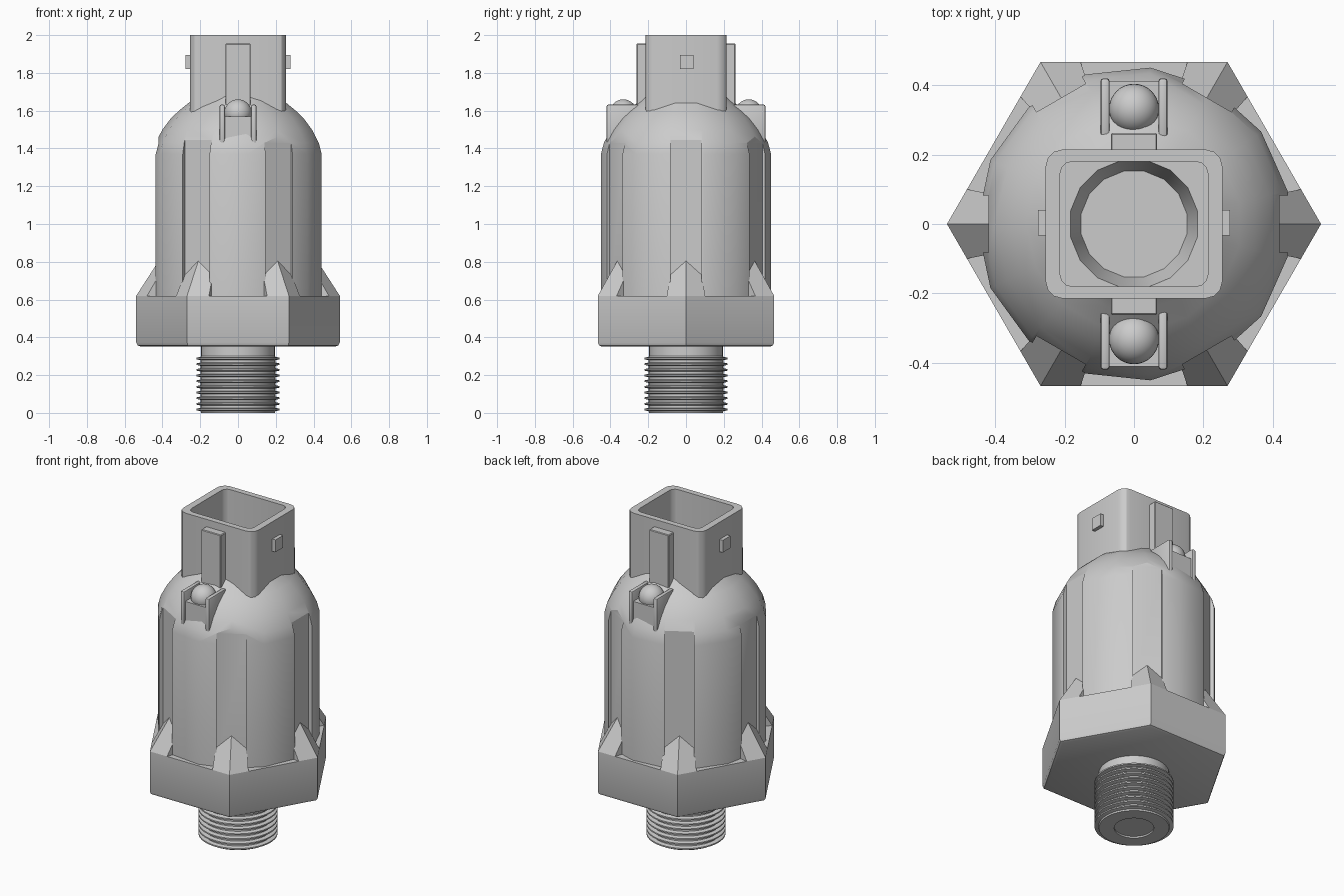
import bpy, bmesh
from math import sin, cos, pi, radians, sqrt
from mathutils import Matrix, Vector

if "Cube" in bpy.data.objects:
    bpy.data.objects.remove(bpy.data.objects["Cube"])


def finish(name, bm, smooth=30):
    bmesh.ops.recalc_face_normals(bm, faces=bm.faces[:])
    me = bpy.data.meshes.new(name)
    bm.to_mesh(me)
    bm.free()
    ob = bpy.data.objects.new(name, me)
    bpy.context.collection.objects.link(ob)
    bpy.ops.object.select_all(action='DESELECT')
    ob.select_set(True)
    bpy.context.view_layer.objects.active = ob
    if smooth:
        bpy.ops.object.shade_smooth_by_angle(angle=radians(smooth))
    return ob


def loft(name, loops, smooth=30):
    """Skin a list of equal-length point loops and cap both ends."""
    bm = bmesh.new()
    rings = [[bm.verts.new(p) for p in lp] for lp in loops]
    n = len(rings[0])
    for a, b in zip(rings, rings[1:]):
        for i in range(n):
            j = (i + 1) % n
            bm.faces.new((a[i], a[j], b[j], b[i]))
    bm.faces.new(rings[0])
    bm.faces.new(rings[-1])
    return finish(name, bm, smooth)


def ring(r, z, n, off=0.0):
    return [(r * cos(off + 2 * pi * i / n), r * sin(off + 2 * pi * i / n), z) for i in range(n)]


def rounded_rect(hx, hy, r, z):
    pts = []
    for q, (sx, sy) in enumerate(((1, 1), (-1, 1), (-1, -1), (1, -1))):
        for j in range(4):
            a = pi / 2 * q + pi / 6 * j
            pts.append((sx * (hx - r) + r * cos(a), sy * (hy - r) + r * sin(a), z))
    return pts


def add_box(bm, lo, hi, rot=0.0):
    lo, hi = Vector(lo), Vector(hi)
    m = Matrix.Rotation(rot, 4, 'Z') @ Matrix.Translation((lo + hi) / 2) @ Matrix.Diagonal((*(hi - lo), 1))
    bmesh.ops.create_cube(bm, size=1, matrix=m)


def bevel(bm, w, seg=2):
    bmesh.ops.bevel(bm, geom=bm.edges[:], offset=w, segments=seg, affect='EDGES', profile=0.5)


# Threaded stem: plain neck, stacked thin ridges, shallow recess underneath
N = 48
prof = [(0.11, 0.01), (0.11, 0.0), (0.195, 0.0)]
for k in range(10):
    z = 0.018 + 0.03 * k
    prof += [(0.198, z - 0.009), (0.22, z - 0.004), (0.22, z + 0.004), (0.198, z + 0.009)]
prof += [(0.195, 0.30), (0.195, 0.40)]
loft("threaded_stem", [ring(r, z, N) for r, z in prof])

# Hex nut with rounded lower edge
loft("hex_nut", [ring(r, z, 6) for r, z in
                 ((0.517, 0.352), (0.532, 0.358), (0.539, 0.372), (0.539, 0.62))])

# Domed body
body = loft("body", [ring(r, z, 15, pi) for r, z in (
    (0.453, 0.615), (0.453, 1.37), (0.437, 1.43), (0.40, 1.50), (0.355, 1.56),
    (0.31, 1.602), (0.25, 1.65), (0.215, 1.685), (0.20, 1.52))])

# Six flat vertical recesses cut into the body
bm = bmesh.new()
for k in range(6):
    add_box(bm, (0.42, -0.082, 0.5), (0.7, 0.082, 1.6), k * pi / 3)
cutter = finish("recess_cutter", bm, 0)
cutter.hide_render = True
bpy.context.view_layer.objects.active = body
mod = body.modifiers.new("recesses", 'BOOLEAN')
mod.operation, mod.solver, mod.object = 'DIFFERENCE', 'EXACT', cutter
bpy.ops.object.modifier_apply(modifier=mod.name)
bpy.data.objects.remove(cutter)
bpy.ops.object.select_all(action='DESELECT')
body.select_set(True)
bpy.ops.object.shade_smooth_by_angle(angle=radians(30))

# Ridged gussets rising from each nut corner
bm = bmesh.new()
slope = lambda x, y: 0.62 + 1.55 * (0.539 - x - abs(y) / sqrt(3))
for k in range(6):
    rot = Matrix.Rotation(k * pi / 3, 4, 'Z')
    V = lambda x, y, z: bm.verts.new(rot @ Vector((x, y, z)))
    w, u, xi = 0.085, 0.1, 0.405
    tip = V(0.539, 0, 0.62)
    top = V(xi, 0, slope(xi, 0))
    base, outer, inner = [], [], []
    for s in (1, -1):
        outer.append(V(0.539 - u / sqrt(3), s * u, 0.62))
        inner.append(V(xi, s * w, slope(xi, w)))
        base.append(V(xi, s * w, 0.61))
    for i in range(2):
        bm.faces.new((tip, outer[i], inner[i], top))
        bm.faces.new((outer[i], base[i], inner[i]))
    bm.faces.new((base[0], base[1], inner[1], top, inner[0]))
    bm.faces.new((base[0], outer[0], tip, outer[1], base[1]))
finish("gussets", bm, 0)

# Rectangular connector socket with a tapered round pit in its floor
pit = pi / 16
loft("connector_socket", [
    rounded_rect(0.255, 0.215, 0.05, 1.53), rounded_rect(0.255, 0.215, 0.05, 2.0),
    rounded_rect(0.213, 0.18, 0.035, 2.0), rounded_rect(0.213, 0.18, 0.035, 1.69),
    ring(0.187, 1.69, 16, pit), ring(0.155, 1.58, 16, pit)])

# Small latch tabs on both sides
bm = bmesh.new()
for s in (1, -1):
    add_box(bm, (min(s * 0.24, s * 0.277), -0.033, 1.82), (max(s * 0.24, s * 0.277), 0.04, 1.895))
finish("latch_tabs", bm, 0)

for s, side in ((-1, "front"), (1, "back")):
    rot = 0 if s == 1 else pi
    # Upright rib on the socket
    bm = bmesh.new()
    add_box(bm, (-0.067, 0.20, 1.57), (0.067, 0.262, 1.955), rot)
    bevel(bm, 0.004, 1)
    finish(side + "_rib", bm)
    # Cradle: solid floor block with two side walls
    bm = bmesh.new()
    add_box(bm, (-0.085, 0.25, 1.40), (0.085, 0.41, 1.57), rot)
    finish(side + "_cradle_floor", bm, 0)
    bm = bmesh.new()
    for a, b in ((-0.097, -0.07), (0.07, 0.097)):
        add_box(bm, (a, 0.25, 1.395), (b, 0.42, 1.632), rot)
    bevel(bm, 0.009)
    finish(side + "_cradle_walls", bm, 40)
    # Ball resting in the cradle
    bm = bmesh.new()
    bmesh.ops.create_uvsphere(bm, u_segments=32, v_segments=16, radius=0.072,
                              matrix=Matrix.Translation((0, s * 0.332, 1.588)))
    finish(side + "_ball", bm)
